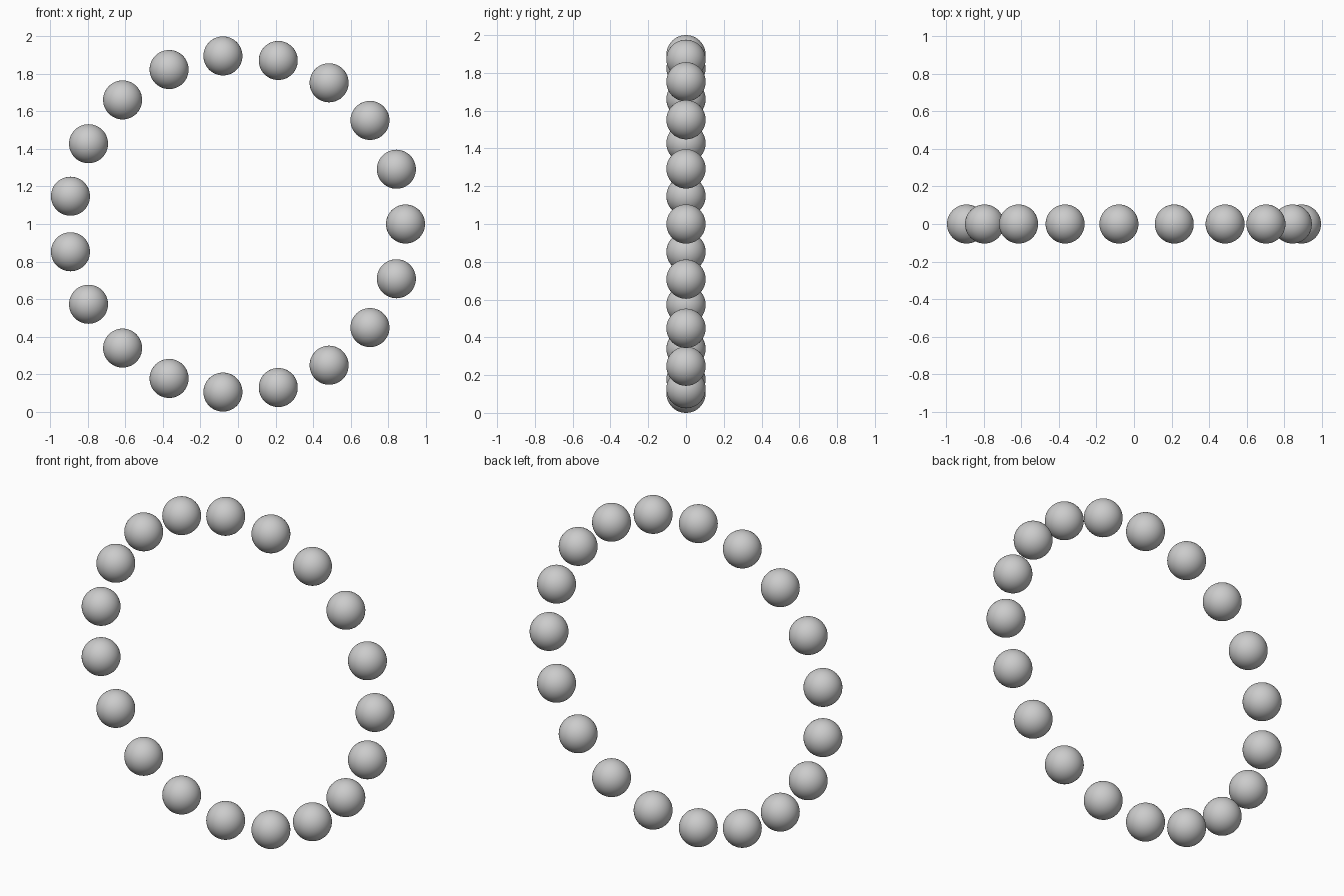
import bpy
from math import cos, sin, pi

if "Cube" in bpy.data.objects:
    bpy.data.objects.remove(bpy.data.objects["Cube"])

COUNT = 19        # beads in the ring
BEAD = 0.104      # bead radius
RING = (1 - BEAD) / sin(2 * pi * 5 / COUNT)   # ring radius, so the height is 2
CENTRE_X = -RING * (1 + cos(2 * pi * 9 / COUNT)) / 2

# One smooth bead, shared by every place in the ring
bpy.ops.mesh.primitive_uv_sphere_add(segments=48, ring_count=24, radius=BEAD)
first = bpy.context.object
bpy.ops.object.shade_smooth()

# Upright ring of evenly spaced beads
for i in range(COUNT):
    bead = first if i == 0 else first.copy()
    if i:
        bpy.context.collection.objects.link(bead)
    bead.name = f"bead_{i + 1:02d}"
    a = 2 * pi * i / COUNT
    bead.location = (CENTRE_X + RING * cos(a), 0, 1 + RING * sin(a))
